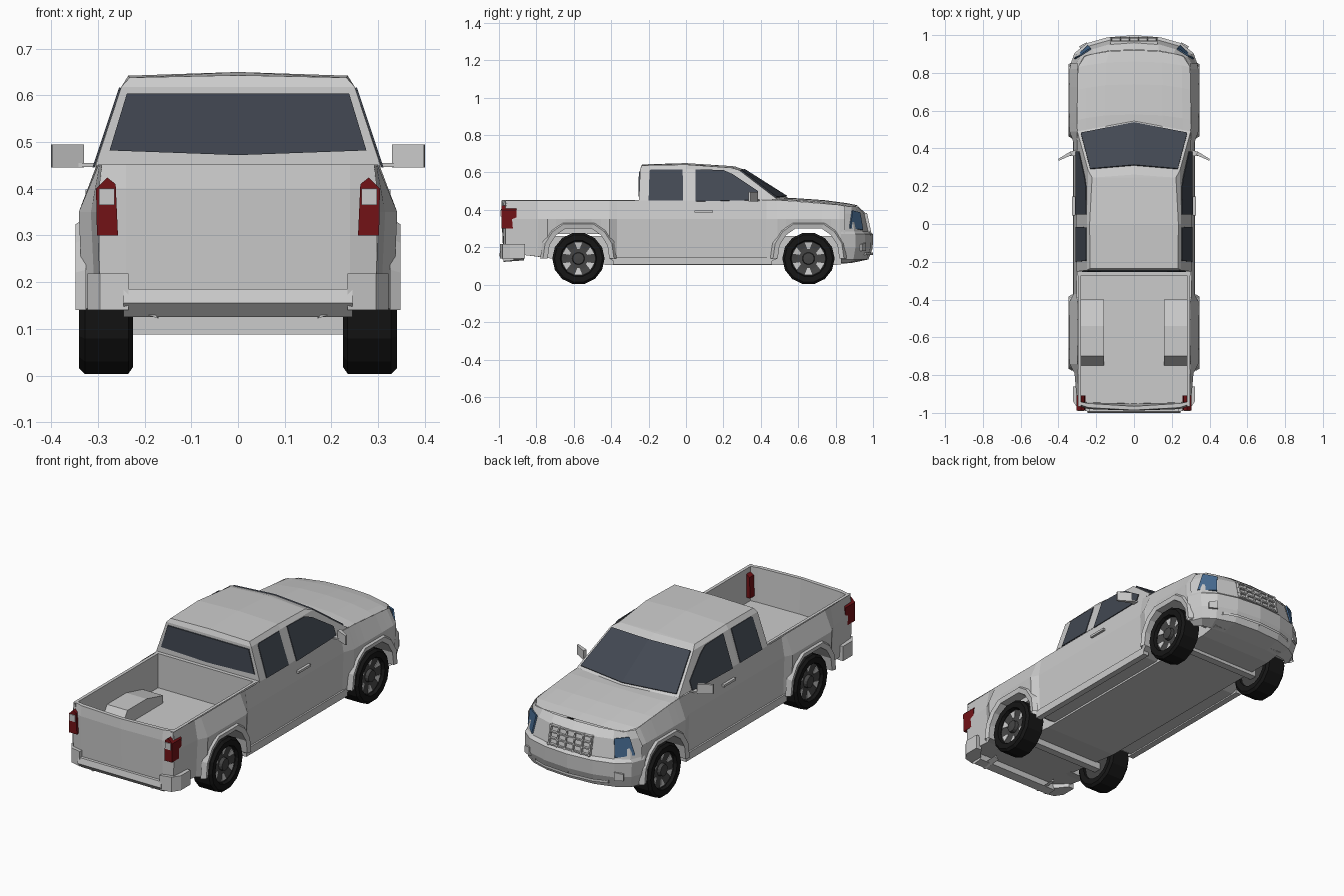
import bpy, bmesh, math
from mathutils import Matrix, Vector


def material(name, r, g, b):
    m = bpy.data.materials.new(name)
    m.diffuse_color = (r, g, b, 1)
    return m


GLASS = material("dark_glass", .055, .065, .085)
RUBBER = material("rubber", .008, .008, .008)
RIM = material("dark_rim", .06, .06, .06)
RED = material("red_lens", .17, .006, .008)
BLUE = material("blue_lens", .06, .14, .27)


def finish(name, bm, mat=None, mirror=True):
    bmesh.ops.remove_doubles(bm, verts=bm.verts, dist=1e-5)
    bmesh.ops.recalc_face_normals(bm, faces=bm.faces)
    me = bpy.data.meshes.new(name)
    bm.to_mesh(me)
    bm.free()
    ob = bpy.data.objects.new(name, me)
    bpy.context.collection.objects.link(ob)
    if mat:
        me.materials.append(mat)
    if mirror:
        ob.modifiers.new("mirror", 'MIRROR')
    return ob


def loft(name, rows, mat=None, closed=False):
    """Skin quads between point rows; mirrored across x."""
    bm = bmesh.new()
    vs = [[bm.verts.new(p) for p in r] for r in rows]
    for a, b in zip(vs, vs[1:]):
        for i in range(len(a) if closed else len(a) - 1):
            j = (i + 1) % len(a)
            bm.faces.new((a[i], a[j], b[j], b[i]))
    return finish(name, bm, mat)


def prism(name, pts, offset, mat=None, mirror=True):
    """Extrude a 3D polygon by an offset vector."""
    bm = bmesh.new()
    f = bm.faces.new([bm.verts.new(p) for p in pts])
    ext = bmesh.ops.extrude_face_region(bm, geom=[f], use_keep_orig=True)
    bmesh.ops.translate(bm, vec=offset, verts=[g for g in ext["geom"] if isinstance(g, bmesh.types.BMVert)])
    return finish(name, bm, mat, mirror)


def box(name, x0, x1, y0, y1, z0, z1, mat=None, mirror=True):
    return prism(name, [(x0, y0, z0), (x1, y0, z0), (x1, y1, z0), (x0, y1, z0)],
                 (0, 0, z1 - z0), mat, mirror)


# Wheel arch outline relative to the axle
AXLES = {"rear": -.575, "front": .655}
AXLE_Z = .14
ARCH = [(-.165, 0), (-.155, .07), (-.12, .125), (-.07, .16),
        (.07, .16), (.12, .125), (.155, .07), (.165, 0)]

# Body sides: y, bottom z, bottom x, crease x, top z, top x
stations = [(-.965, .17, .295, .300, .45, .292), (-.79, .15, .306, .315, .45, .297)]
stations += [(AXLES["rear"] + y, AXLE_Z + z, .332, .341, .45, .299) for y, z in ARCH]
stations += [(-.37, .115, .312, .320, .45, .303), (.43, .115, .312, .320, .452, .304)]
stations += [(AXLES["front"] + y, AXLE_Z + z, .332, .341, .44 - .08 * y, .30) for y, z in ARCH]
stations += [(.85, .14, .33, .335, .42, .297)]
loft("body_side", [[(.2, y, zb), (xb, y, zb), (xm, y, .35), (xt, y, zt)]
                   for y, zb, xb, xm, zt, xt in stations])
box("rocker_trim", .29, .322, -.39, .46, .108, .148)

# Arch flares
for end, cy in AXLES.items():
    loft(end + "_arch_flare",
         [[(x, cy + y * s, AXLE_Z + z * s) for y, z in ARCH]
          for s, x in ((1, .30), (1, .342), (1.15, .348), (1.24, .325))])

# Underbody
floor = [(-.95, .17), (-.72, .14), (-.42, .105), (.80, .105), (.90, .12), (.90, .26), (-.95, .26)]
prism("underbody", [(-.215, y, z) for y, z in floor], (.43, 0, 0), mirror=False)
for end, cy in AXLES.items():
    box(end + "_axle", -.24, .24, cy - .02, cy + .02, .088, .125, mirror=False)

# Cargo bed
bed = [(.297, .452), (.280, .452), (.280, .27), (0, .27)]
loft("bed_tub", [[(x, y, z) for x, z in bed] for y in (-.965, -.25)])
box("bed_front_wall", -.30, .30, -.272, -.25, .26, .452, mirror=False)
prism("bed_wheel_housing", [(.16, y, z) for y, z in
      ((-.75, .27), (-.70, .345), (-.54, .345), (-.40, .31), (-.40, .27))], (.125, 0, 0))

# Tailgate, slightly crowned
loft("tailgate", [
    [(0, -.95, .27), (.24, -.945, .27), (.285, -.94, .27)],
    [(0, -.965, .452), (.24, -.95, .452), (.292, -.94, .452)],
    [(0, -.985, .452), (.24, -.972, .452), (.292, -.955, .452)],
    [(0, -.988, .40), (.24, -.98, .40), (.298, -.965, .40)],
    [(0, -.978, .185), (.24, -.975, .185), (.296, -.96, .185)],
    [(0, -.93, .17), (.24, -.93, .17), (.296, -.93, .17)]])

# Rear bumper
prism("rear_bumper_bar", [(0, y, z) for y, z in
      ((-.93, .185), (-.992, .185), (-1, .155), (-.97, .125), (-.92, .13))], (.245, 0, 0))
prism("rear_bumper_corner", [(x, y, .14) for x, y in
      ((.235, -.995), (.295, -.98), (.322, -.94), (.322, -.86), (.29, -.86), (.235, -.93))], (0, 0, .078))
prism("tow_hook", [(.17, -.975, .122), (.20, -.975, .132), (.19, -.975, .142)], (0, .11, .008))

# Tail lights
prism("tail_light", [(x, -.987, z) for x, z in
      ((.257, .30), (.302, .30), (.304, .40), (.28, .424), (.262, .41))], (0, .08, 0), RED)
box("reverse_lamp", .264, .298, -.991, -.96, .365, .40)

# Cab shell
belt = [(0, -.252, .45), (.305, -.252, .45), (.306, 0, .45), (.30, .49, .455), (0, .545, .465)]
eave = [(0, -.245, .618), (.25, -.245, .618), (.25, 0, .618), (.243, .285, .612), (0, .305, .617)]
roof = [(0, -.235, .643), (.232, -.235, .638), (.235, 0, .642), (.222, .245, .625), (0, .262, .632)]
ridge = [(0, -.235, .643), (0, -.235, .643), (0, 0, .65), (0, .245, .634), (0, .262, .632)]
loft("cab", [belt, eave, roof, ridge])


# Windows
def side_window(name, yz):
    prism(name, [(.306 - (z - .45) * .333, y, z) for y, z in yz], (.004, 0, .001), GLASS)


side_window("rear_side_window", [(-.20, .45), (-.195, .61), (-.185, .616), (-.018, .616), (-.015, .45)])
side_window("front_side_window", [(.05, .445), (.05, .616), (.20, .612), (.25, .59), (.385, .50), (.385, .452)])


def on_windshield(u, v):
    low = Vector(belt[4]).lerp(Vector(belt[3]), u)
    return low.lerp(Vector(eave[4]).lerp(Vector(eave[3]), u), v)


prism("windshield", [on_windshield(*uv) for uv in ((0, .04), (.95, .06), (.95, .98), (0, .98))],
      (0, .004, .005), GLASS)
prism("rear_window", [(0, -.247, .472), (.275, -.247, .482), (.238, -.244, .604), (0, -.244, .604)],
      (0, -.008, 0), GLASS)

# Hood
hood = [(.46, .462, .452, .303), (.56, .463, .45, .301), (.72, .452, .436, .30),
        (.84, .436, .424, .297), (.90, .424, .414, .26)]
loft("hood", [[(0, y + .02, zc), (x * .5, y + .015, zc - .002), (x * .85, y, zc - .008), (x, y - .01, ze)]
              for y, zc, ze, x in hood])

# Nose and front bumper: plan curves stacked by height
nose = [(.417, [(0, .922), (.13, .917), (.21, .902), (.265, .885), (.297, .83)]),
        (.38, [(0, .962), (.13, .952), (.22, .925), (.285, .885), (.322, .83)]),
        (.285, [(0, .982), (.13, .973), (.24, .942), (.305, .90), (.338, .83)]),
        (.270, [(0, 1.0), (.14, .988), (.25, .957), (.315, .905), (.342, .83)]),
        (.195, [(0, .998), (.14, .986), (.25, .955), (.313, .905), (.338, .83)]),
        (.135, [(0, .975), (.14, .965), (.24, .935), (.30, .895), (.328, .83)]),
        (.115, [(0, .88), (.14, .88), (.22, .87), (.27, .86), (.30, .83)])]
loft("nose", [[(x, y, z) for x, y in pts] for z, pts in nose])
prism("headlight", [(.225, .926, .385), (.288, .886, .395), (.312, .872, .30), (.24, .942, .292)],
      (.005, .006, .002), BLUE)

# Grille lattice
for i in range(4):
    z = .285 + i * .03
    y = .988 - (z - .285) * .22
    box("grille_bar_%d" % i, -.125, .125, y - .02, y, z, z + .007, mirror=False)
for i in range(3):
    x = .02 + i * .048
    prism("grille_post_%d" % i, [(x, .962, .283), (x, .99, .283), (x, .968, .383), (x, .94, .383)],
          (.007, 0, 0))

# Lower bumper lip and fog lamps
loft("bumper_lip", [[(0, 1.0, z), (.14, .988, z), (.215, .962, z), (.215, .93, z), (0, .95, z)]
                    for z in (.158, .172)], closed=True)
prism("fog_lamp", [(.245, .952, .18), (.285, .93, .18), (.285, .93, .215), (.245, .952, .225)], (.006, .01, 0))

# Mirrors and door handles
prism("mirror_housing", [(.335, .385, .445), (.40, .345, .445), (.398, .335, .445), (.33, .365, .445)], (0, 0, .05))
prism("mirror_arm", [(.295, .36, .447), (.295, .395, .447), (.345, .38, .447), (.345, .36, .447)], (0, 0, .008))
box("door_handle", .31, .327, .045, .145, .386, .398)

# Wheels
SIDES = 14
TYRE = [(.095, .228), (.125, .225), (.14, .235), (.14, .328), (.128, .34), (.098, .338), (.092, .322)]
DISC = [(.0, .24), (.095, .24), (.095, .318), (.06, .312), (0, .312)]
HUB = [(.034, .31), (.030, .33), (0, .332)]


def revolve(name, profile, cy, mat):
    angles = [2 * math.pi * (k + .5) / SIDES for k in range(SIDES)]
    loft(name, [[(x, cy + r * math.sin(a), AXLE_Z + r * math.cos(a)) for a in angles]
                for r, x in profile], mat, closed=True)


for end, cy in AXLES.items():
    revolve(end + "_tyre", TYRE, cy, RUBBER)
    revolve(end + "_rim", DISC, cy, RIM)
    revolve(end + "_hub", HUB, cy, RIM)
    for k in range(6):
        turn = Matrix.Rotation(k * math.pi / 3, 3, 'X')
        centre = Vector((0, cy, AXLE_Z))
        # bright wedges showing between the dark spokes
        prism("%s_rim_wedge_%d" % (end, k), [centre + turn @ Vector((x, y, z)) for x, y, z in
              ((.314, -.006, .05), (.314, .006, .05), (.32, .02, .085), (.32, -.02, .085))], (.003, 0, 0))
